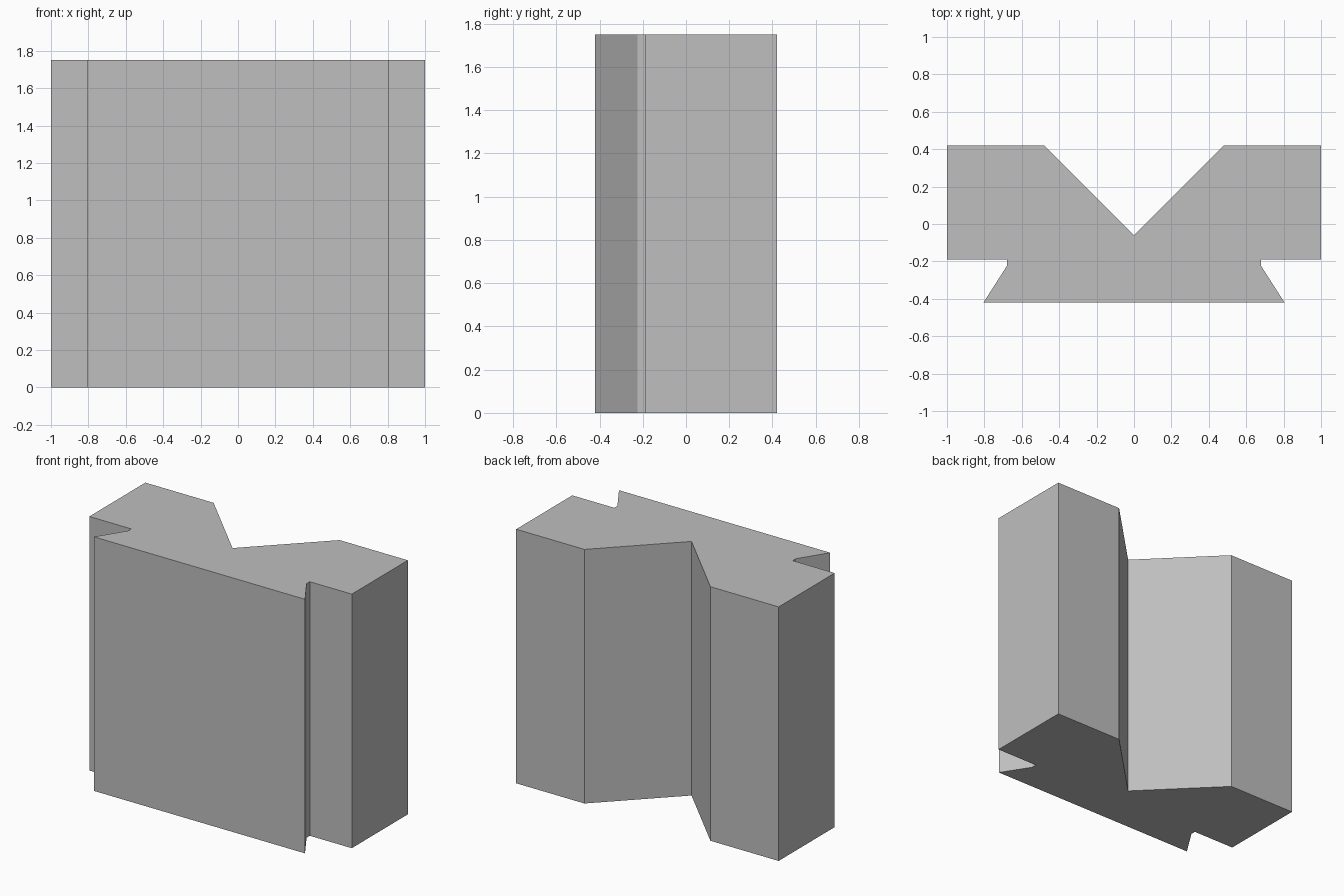
import bpy
import bmesh

cube = bpy.data.objects.get("Cube")
if cube:
    bpy.data.objects.remove(cube, do_unlink=True)

HEIGHT = 1.75

# Single plain grey material
grey = bpy.data.materials.new("plain_grey")
grey.use_nodes = True
colour = (0.52, 0.52, 0.52, 1)
grey.diffuse_color = colour
grey.node_tree.nodes["Principled BSDF"].inputs["Base Color"].default_value = colour

# Left half of the plan: V groove at the back, dovetail at the front
half = [(0.805, -0.42), (0.68, -0.225), (0.68, -0.19), (1, -0.19),
        (1, 0.42), (0.48, 0.42)]
groove_bottom = [(0, -0.06)]
outline = half + groove_bottom + [(-x, y) for x, y in reversed(half)]

# Extrude the plan upwards into a solid block
bm = bmesh.new()
base = bm.faces.new([bm.verts.new((x, y, 0)) for x, y in outline])
result = bmesh.ops.extrude_face_region(bm, geom=[base], use_keep_orig=True)
top = [v for v in result["geom"] if isinstance(v, bmesh.types.BMVert)]
bmesh.ops.translate(bm, verts=top, vec=(0, 0, HEIGHT))
bmesh.ops.recalc_face_normals(bm, faces=bm.faces)

mesh = bpy.data.meshes.new("grooved_dovetail_block")
bm.to_mesh(mesh)
bm.free()
mesh.materials.append(grey)
block = bpy.data.objects.new("grooved_dovetail_block", mesh)
bpy.context.collection.objects.link(block)
